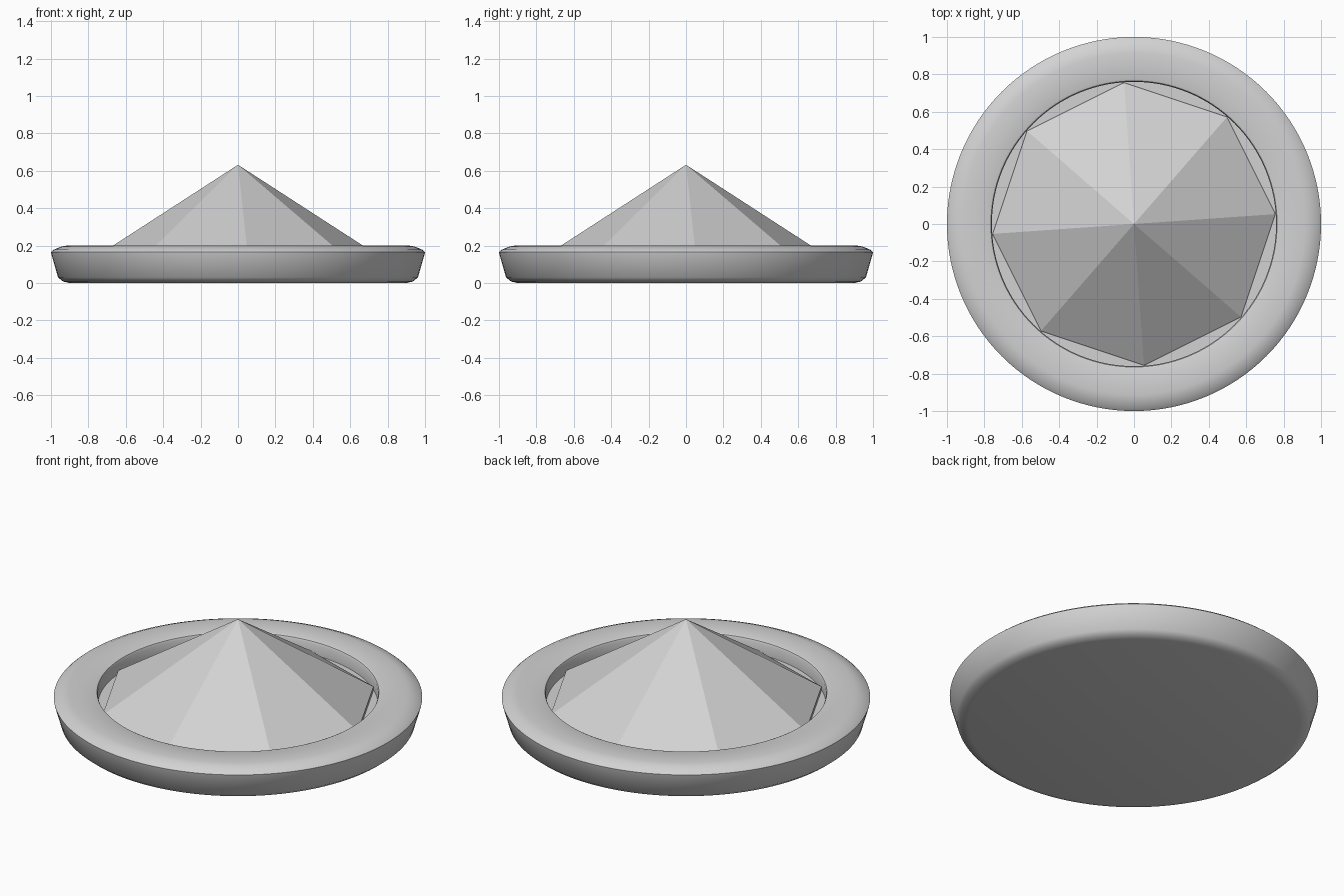
import bpy, math

if "Cube" in bpy.data.objects:
    bpy.data.objects.remove(bpy.data.objects["Cube"])

grey = bpy.data.materials.new("light_grey")
grey.diffuse_color = (0.65, 0.65, 0.65, 1)
grey.use_nodes = True
grey.node_tree.nodes["Principled BSDF"].inputs["Base Color"].default_value = grey.diffuse_color


def lathe(name, profile, sides, turn=0.0):
    """Spin (radius, height) points around z; zero-radius ends become poles."""
    verts, rings, faces = [], [], []
    for r, z in profile:
        start = len(verts)
        count = 1 if r == 0 else sides
        for i in range(count):
            a = turn + 2 * math.pi * i / sides
            verts.append((r * math.cos(a), r * math.sin(a), z))
        rings.append([start + i % count for i in range(sides)])
    for low, high in zip(rings, rings[1:]):
        for i in range(sides):
            j = (i + 1) % sides
            quad = [low[i], low[j], high[j], high[i]]
            faces.append(list(dict.fromkeys(quad)))
    mesh = bpy.data.meshes.new(name)
    mesh.from_pydata(verts, [], faces)
    mesh.materials.append(grey)
    obj = bpy.data.objects.new(name, mesh)
    bpy.context.collection.objects.link(obj)
    return obj


# Round dish: flat bottom, flared side, bevelled rim and sunken floor
dish = lathe("dish", [
    (0, 0), (0.90, 0), (0.935, 0.008), (0.962, 0.03), (0.998, 0.155),
    (1.0, 0.165), (0.985, 0.178), (0.945, 0.195), (0.915, 0.2),
    (0.775, 0.2), (0.765, 0.196), (0.76, 0.185), (0.76, 0.12), (0, 0.12),
], 128)
bpy.context.view_layer.objects.active = dish
dish.select_set(True)
bpy.ops.object.shade_smooth_by_angle(angle=math.radians(40))

# Eight-sided pyramid standing in the dish, turned slightly
lathe("pyramid", [(0.758, 0.115), (0.758, 0.143), (0, 0.632)], 8, math.radians(4))
